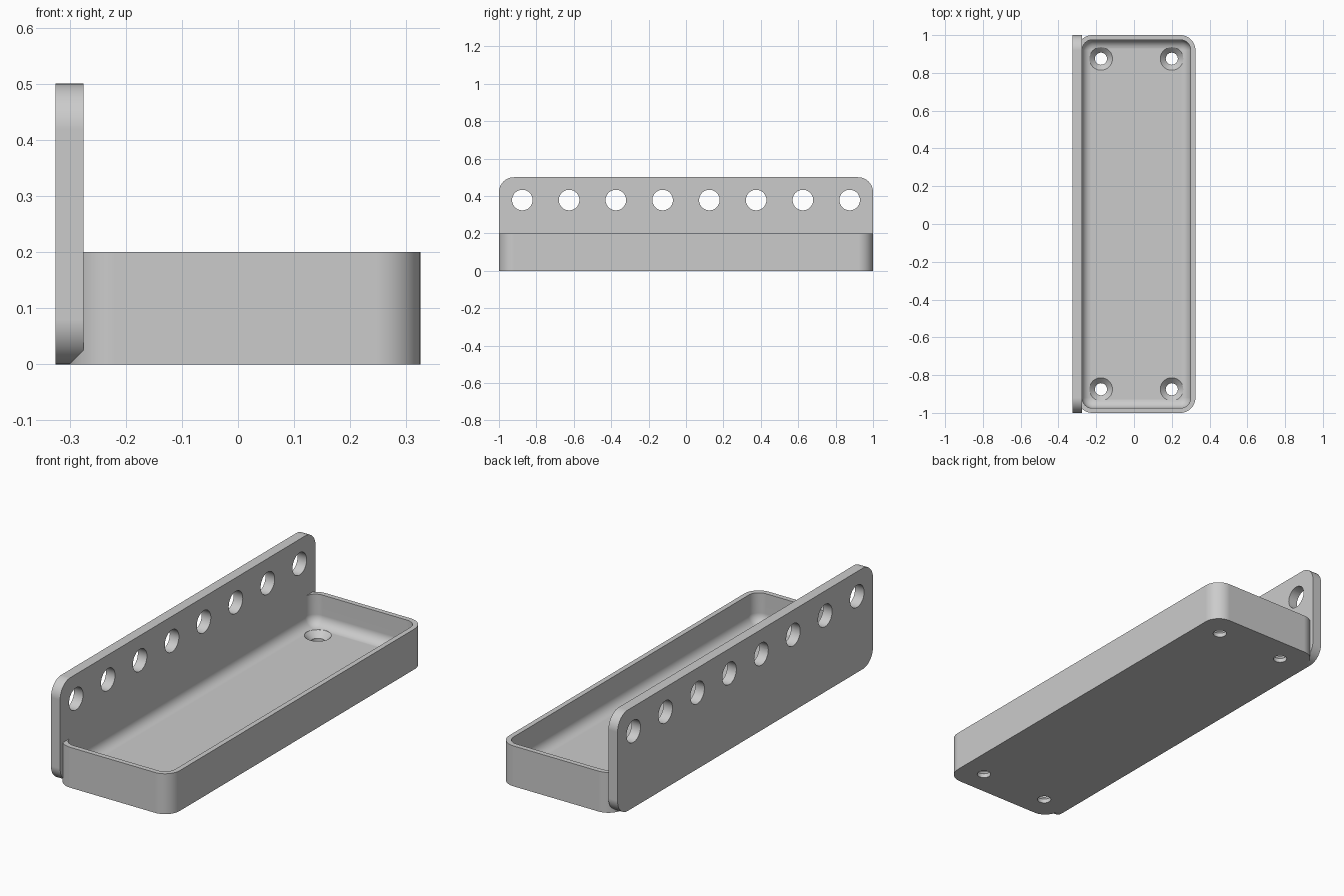
import bpy, bmesh, math
from mathutils import Vector

cube = bpy.data.objects.get("Cube")
if cube:
    bpy.data.objects.remove(cube, do_unlink=True)

grey = bpy.data.materials.new("light_grey")
grey.use_nodes = True
colour = (0.6, 0.6, 0.6, 1)
grey.diffuse_color = colour
grey.node_tree.nodes["Principled BSDF"].inputs["Base Color"].default_value = colour


def rounded_rect(a0, a1, b0, b1, r, steps=12):
    """Outline of a rectangle with round corners, as 2D points."""
    centres = [(a1 - r, b1 - r), (a0 + r, b1 - r), (a0 + r, b0 + r), (a1 - r, b0 + r)]
    points = []
    for corner, (ca, cb) in enumerate(centres):
        for i in range(steps + 1):
            t = math.pi / 2 * (corner + i / steps)
            points.append((ca + r * math.cos(t), cb + r * math.sin(t)))
    return points


def circle(a, b, r, steps=40):
    turn = 2 * math.pi / steps
    return [(a + r * math.cos(i * turn), b + r * math.sin(i * turn)) for i in range(steps)]


def at_height(points, z):
    return [Vector((a, b, z)) for a, b in points]


def at_side(points, x):
    return [Vector((x, a, b)) for a, b in points]


def loft(name, rings):
    """Closed solid through rings with equal point counts."""
    bm = bmesh.new()
    loops = [[bm.verts.new(p) for p in ring] for ring in rings]
    for low, high in zip(loops, loops[1:]):
        for i in range(len(low)):
            j = (i + 1) % len(low)
            bm.faces.new((low[i], low[j], high[j], high[i]))
    bm.faces.new(loops[0][::-1])
    bm.faces.new(loops[-1])
    bmesh.ops.recalc_face_normals(bm, faces=bm.faces)
    mesh = bpy.data.meshes.new(name)
    bm.to_mesh(mesh)
    bm.free()
    mesh.materials.append(grey)
    obj = bpy.data.objects.new(name, mesh)
    bpy.context.collection.objects.link(obj)
    return obj


def combine(target, tool, operation):
    """Apply a boolean and discard the tool."""
    mod = target.modifiers.new("combine", 'BOOLEAN')
    mod.operation, mod.object, mod.solver = operation, tool, 'EXACT'
    graph = bpy.context.evaluated_depsgraph_get()
    mesh = bpy.data.meshes.new_from_object(target.evaluated_get(graph))
    target.modifiers.clear()
    target.data = mesh
    bpy.data.objects.remove(tool, do_unlink=True)


# Tray: outer walls, thin rim, then inner walls curving into the floor
left, right, end = -0.30, 0.325, 1.0
height, floor, wall, corner, fillet = 0.2, 0.05, 0.025, 0.08, 0.05


def tray_ring(inset, z):
    outline = rounded_rect(left + inset, right - inset, inset - end, end - inset, corner - inset)
    return at_height(outline, z)


rings = [tray_ring(0, 0), tray_ring(0, height), tray_ring(wall, height)]
for i in range(11):
    t = math.pi / 2 * i / 10
    rings.append(tray_ring(wall + fillet * (1 - math.cos(t)), floor + fillet * (1 - math.sin(t))))
tray = loft("shelf_tray", rings)

# Countersunk screw holes in the floor
for x in (-0.175, 0.2):
    for y in (-0.875, 0.875):
        profile = [(0.032, -0.05), (0.032, 0.021), (0.061, floor), (0.061, 0.15)]
        hole = loft("screw_hole", [at_height(circle(x, y, r), z) for r, z in profile])
        combine(tray, hole, 'DIFFERENCE')

# Upright plate with a row of round holes
outline = rounded_rect(-end, end, 0, 0.5, corner)
plate = loft("upright_plate", [at_side(outline, x) for x in (-0.325, -0.275)])
for i in range(8):
    ring = circle(-0.875 + 0.25 * i, 0.378, 0.055)
    combine(plate, loft("round_hole", [at_side(ring, x) for x in (-0.4, -0.2)]), 'DIFFERENCE')

# Join the two into one body with smooth curves and crisp edges
combine(tray, plate, 'UNION')
bpy.ops.object.select_all(action='DESELECT')
tray.select_set(True)
bpy.context.view_layer.objects.active = tray
bpy.ops.object.shade_smooth_by_angle(angle=math.radians(30))
weighted = tray.modifiers.new("flat_normals", 'WEIGHTED_NORMAL')
weighted.keep_sharp = True
